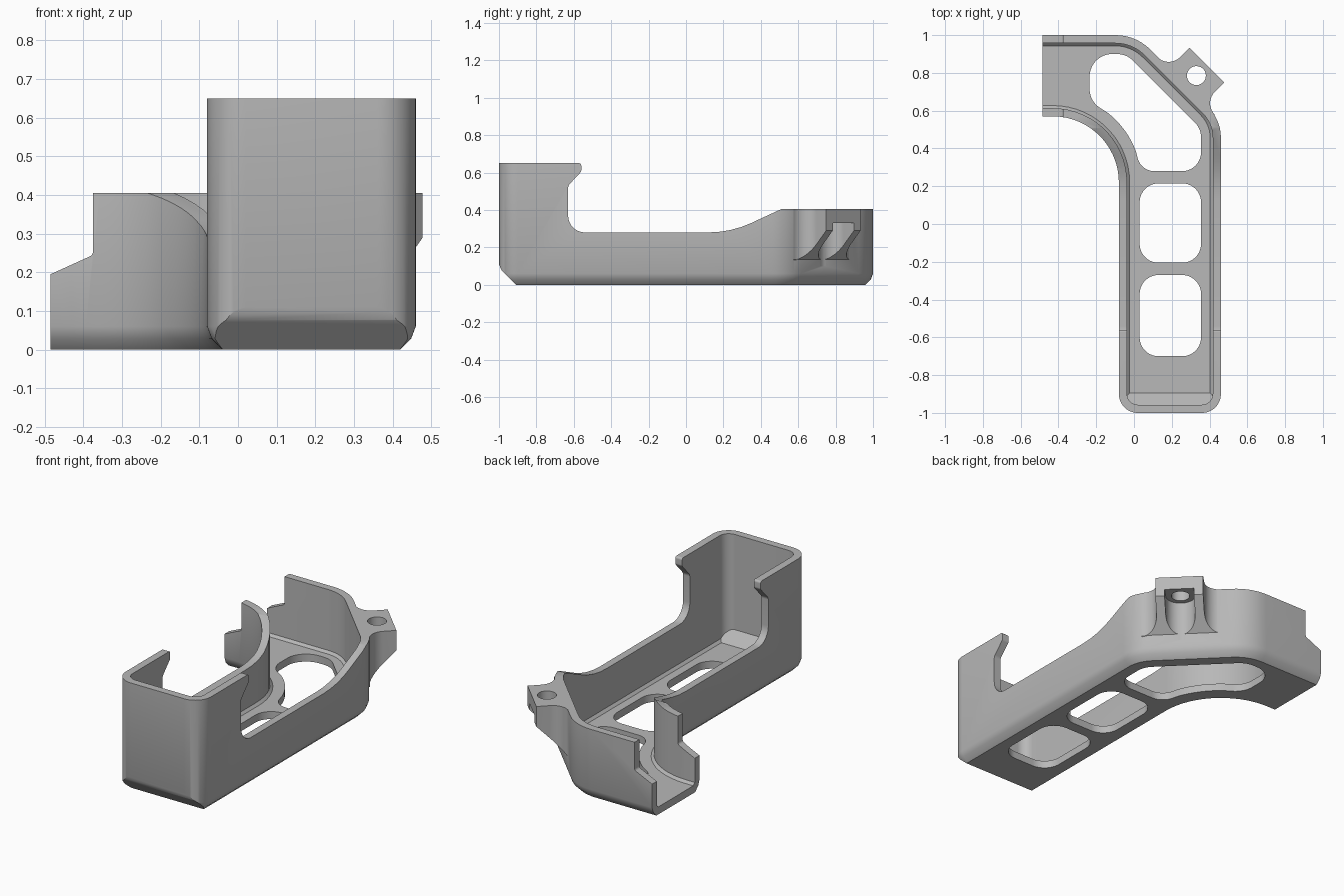
import bpy, bmesh, math
from mathutils import Vector

if "Cube" in bpy.data.objects:
    bpy.data.objects.remove(bpy.data.objects["Cube"])

grey = bpy.data.materials.new("mid_grey")
grey.use_nodes = True
grey.diffuse_color = (0.48, 0.48, 0.48, 1)
grey.node_tree.nodes["Principled BSDF"].inputs["Base Color"].default_value = (0.48, 0.48, 0.48, 1)


def rounded(corners, step=6):
    """Closed outline from (x, y, radius) corners, each filleted."""
    out = []
    n = len(corners)
    for i, (x, y, r) in enumerate(corners):
        p = Vector((x, y))
        if r == 0:
            out.append(p)
            continue
        a = (Vector(corners[i - 1][:2]) - p).normalized()
        b = (Vector(corners[(i + 1) % n][:2]) - p).normalized()
        half = a.angle(b) / 2
        centre = p + (a + b).normalized() * r / math.sin(half)
        start = p + a * r / math.tan(half) - centre
        turn = math.pi - 2 * half
        sign = 1 if b.cross(a) < 0 else -1
        sign = 1 if (-a).cross(b) > 0 else -1
        count = max(3, round(math.degrees(turn) / step))
        for k in range(count + 1):
            t = sign * turn * k / count
            c, s = math.cos(t), math.sin(t)
            out.append(centre + Vector((start.x * c - start.y * s, start.x * s + start.y * c)))
    return out


def inset(loop, d):
    """Move a counter-clockwise outline inwards by d."""
    out = []
    for i, p in enumerate(loop):
        e = (p - loop[i - 1]).normalized()
        f = (loop[(i + 1) % len(loop)] - p).normalized()
        n1, n2 = Vector((-e.y, e.x)), Vector((-f.y, f.x))
        out.append(p + (n1 + n2) * d / (1 + n1.dot(n2)))
    return out


def solid(name, layers, place=lambda p, h: (p.x, p.y, h), slices=()):
    """Loft outlines at given heights; slices remove what lies beyond a plane."""
    bm = bmesh.new()
    rings = [[bm.verts.new(place(p, h)) for p in loop] for loop, h in layers]
    for low, high in zip(rings, rings[1:]):
        for i in range(len(low)):
            bm.faces.new((low[i - 1], low[i], high[i], high[i - 1]))
    bm.faces.new(rings[0][::-1])
    bm.faces.new(rings[-1])
    for co, no in slices:
        geom = bm.verts[:] + bm.edges[:] + bm.faces[:]
        bmesh.ops.bisect_plane(bm, geom=geom, plane_co=co, plane_no=no, clear_outer=True)
        bmesh.ops.holes_fill(bm, edges=[e for e in bm.edges if e.is_boundary], sides=0)
    bmesh.ops.recalc_face_normals(bm, faces=bm.faces)
    me = bpy.data.meshes.new(name)
    bm.to_mesh(me)
    bm.free()
    me.materials.append(grey)
    ob = bpy.data.objects.new(name, me)
    bpy.context.collection.objects.link(ob)
    return ob


def combine(base, tool, operation):
    mod = base.modifiers.new(operation, 'BOOLEAN')
    mod.operation, mod.solver, mod.object = operation, 'EXACT', tool
    bpy.context.view_layer.objects.active = base
    bpy.ops.object.modifier_apply(modifier=mod.name)
    bpy.data.objects.remove(tool)


# Bent outer shell with a softened bottom edge and a sloped front toe
outline = rounded([(-0.7, 1, 0), (-0.7, 0.57, 0), (-0.08, 0.57, 0.35), (-0.08, -1, 0.1),
                   (0.46, -1, 0.1), (0.46, 0.55, 0.22), (0.01, 1, 0.26)])
shell = solid("channel_shell",
              [(inset(outline, 0.04), 0), (inset(outline, 0.012), 0.028), (outline, 0.06), (outline, 0.8)],
              slices=[((0, -0.91, 0), (0, -1, -1)), ((0, -1, 0.11), (0, -1, -0.414))])

# Screw boss on the diagonal wall, in a frame of across (t) and outward (s)
R = math.sqrt(0.5)
BOSS_T = 0.322


def boss_frame(p, h):
    t = p.x + BOSS_T
    return ((p.y - t) * R, (p.y + t) * R, h)


side = [(0.15, 0.69, 0), (0.22, 0.712, 0), (0.13, 0.712, 0.085), (0.13, 0.868, 0)]
boss_loop = rounded(side + [(-x, y, r) for x, y, r in reversed(side)])
boss = solid("screw_boss", [(boss_loop, 0.02), (boss_loop, 0.5)], boss_frame,
             [((0.868 * R, 0.868 * R, 0.29), (R, R, -1))])
combine(shell, boss, 'UNION')

# Hollow inside
cavity = solid("cavity", [(inset(outline, 0.057), 0.043), (inset(outline, 0.043), 0.057),
                          (inset(outline, 0.043), 1)],
               slices=[((0, -0.852, 0), (0, -1, -1))])
combine(shell, cavity, 'DIFFERENCE')

# Side silhouette: tall hooked front, low middle, raised rear
profile = rounded([(-1.1, -0.1, 0), (1.1, -0.1, 0), (1.1, 0.405, 0), (0.51, 0.405, 0),
                   (0.24, 0.28, 0.55), (-0.63, 0.28, 0.09), (-0.63, 0.53, 0.03),
                   (-0.56, 0.605, 0.02), (-0.56, 0.65, 0.012), (-1.1, 0.65, 0)])
combine(shell, solid("side_silhouette", [(profile, -0.9), (profile, 0.9)],
                     lambda p, h: (h, p.x, p.y)), 'INTERSECT')

# Stepped open end
step = rounded([(-0.485, -0.1, 0), (0.7, -0.1, 0), (0.7, 0.8, 0), (-0.375, 0.8, 0),
                (-0.375, 0.245, 0.015), (-0.485, 0.195, 0)])
combine(shell, solid("end_silhouette", [(step, -1.2), (step, 1.2)],
                     lambda p, h: (p.x, h, p.y)), 'INTERSECT')

# Floor windows
windows = [[(0.03, a, 0.1), (0.355, a, 0.1), (0.355, b, 0.1), (0.03, b, 0.1)]
           for a, b in ((-0.7, -0.27), (-0.205, 0.215))]
arc = [(-0.43 + 0.47 * math.cos(math.radians(a)), 0.22 + 0.47 * math.sin(math.radians(a)), 0)
       for a in range(52, 19, -4)]
windows.append([(-0.235, 0.9, 0.12), (-0.235, 0.648, 0.12)] + arc +
               [(0.036, 0.28, 0.09), (0.355, 0.28, 0.1), (0.355, 0.505, 0.11), (-0.04, 0.9, 0.12)])
for corners in windows:
    loop = rounded(corners)
    combine(shell, solid("window", [(loop, -0.1), (loop, 0.1)]), 'DIFFERENCE')

# Screw hole and the open-sided pocket beneath it
hole = rounded([(x, 0.789 + y, 0.0499) for x, y in ((-.05, -.05), (.05, -.05), (.05, .05), (-.05, .05))])
combine(shell, solid("screw_hole", [(hole, 0.3), (hole, 0.6)], boss_frame), 'DIFFERENCE')
pocket = rounded([(-0.08, 1, 0), (-0.08, 0.712, 0.0799), (0.08, 0.712, 0.0799), (0.08, 1, 0)])
combine(shell, solid("screw_pocket", [(pocket, 0.1), (pocket, 0.33)], boss_frame), 'DIFFERENCE')

bpy.ops.object.select_all(action='DESELECT')
shell.select_set(True)
bpy.context.view_layer.objects.active = shell
bpy.ops.object.shade_smooth_by_angle(angle=math.radians(30))
